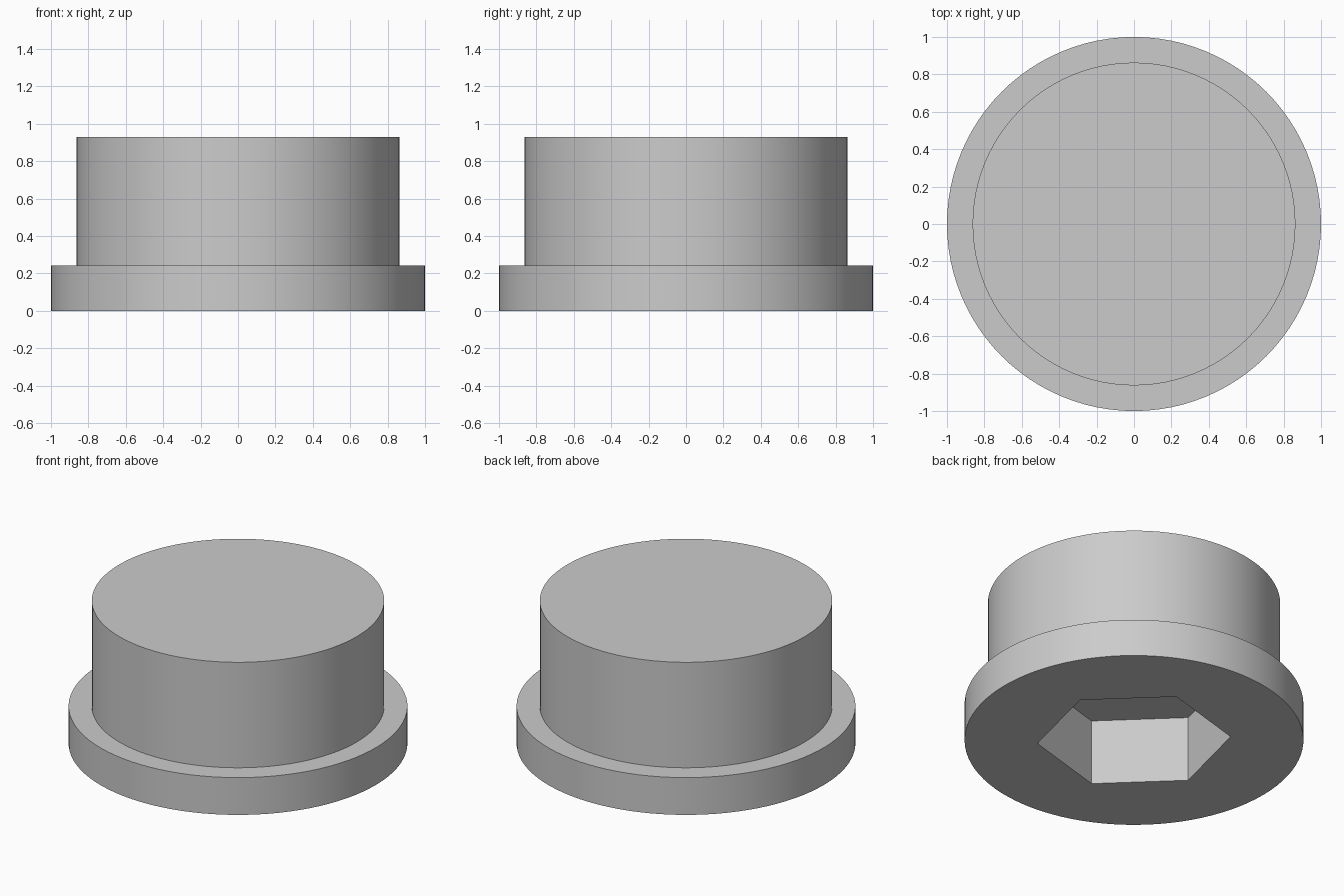
import bpy
import bmesh
from math import cos, sin, pi, radians

SEGMENTS = 96
FLANGE_R, PLUG_R, HEX_R = 1.0, 0.863, 0.571
FLANGE_Z, TOP_Z, SOCKET_Z = 0.243, 0.93, 0.427
HEX_TURN = radians(16)

old = bpy.data.objects.get("Cube")
if old:
    bpy.data.objects.remove(old, do_unlink=True)

# Plain grey material
grey = bpy.data.materials.new("plain grey")
grey.use_nodes = True
colour = (0.6, 0.6, 0.6, 1)
grey.diffuse_color = colour
grey.node_tree.nodes["Principled BSDF"].inputs["Base Color"].default_value = colour

bm = bmesh.new()


def ring(radius, z, count, turn=0.0):
    angles = [turn + 2 * pi * i / count for i in range(count)]
    return [bm.verts.new((radius * cos(a), radius * sin(a), z)) for a in angles]


def skin(lower, upper):
    n = len(lower)
    for i in range(n):
        j = (i + 1) % n
        bm.faces.new((lower[i], lower[j], upper[j], upper[i]))


# Stepped round body: flange, shoulder, plug and flat top
body = [ring(r, z, SEGMENTS) for r, z in
        ((FLANGE_R, 0), (FLANGE_R, FLANGE_Z), (PLUG_R, FLANGE_Z), (PLUG_R, TOP_Z))]
for lower, upper in zip(body, body[1:]):
    skin(lower, upper)
bm.faces.new(body[-1])

# Hexagonal socket walls and its flat end
mouth = ring(HEX_R, 0, 6, HEX_TURN)
end = ring(HEX_R, SOCKET_Z, 6, HEX_TURN)
skin(mouth, end)
bm.faces.new(end)

# Underside between the flange rim and the socket mouth
rim_edges = [e for e in bm.edges if e.is_boundary]
bmesh.ops.triangle_fill(bm, edges=rim_edges, use_beauty=True, normal=(0, 0, -1))
bmesh.ops.recalc_face_normals(bm, faces=bm.faces)

mesh = bpy.data.meshes.new("flanged_plug")
bm.to_mesh(mesh)
bm.free()
mesh.materials.append(grey)
plug = bpy.data.objects.new("flanged_plug", mesh)
bpy.context.collection.objects.link(plug)

# Smooth round walls with crisp rims
bpy.ops.object.select_all(action="DESELECT")
plug.select_set(True)
bpy.context.view_layer.objects.active = plug
bpy.ops.object.shade_smooth_by_angle(angle=radians(30))
